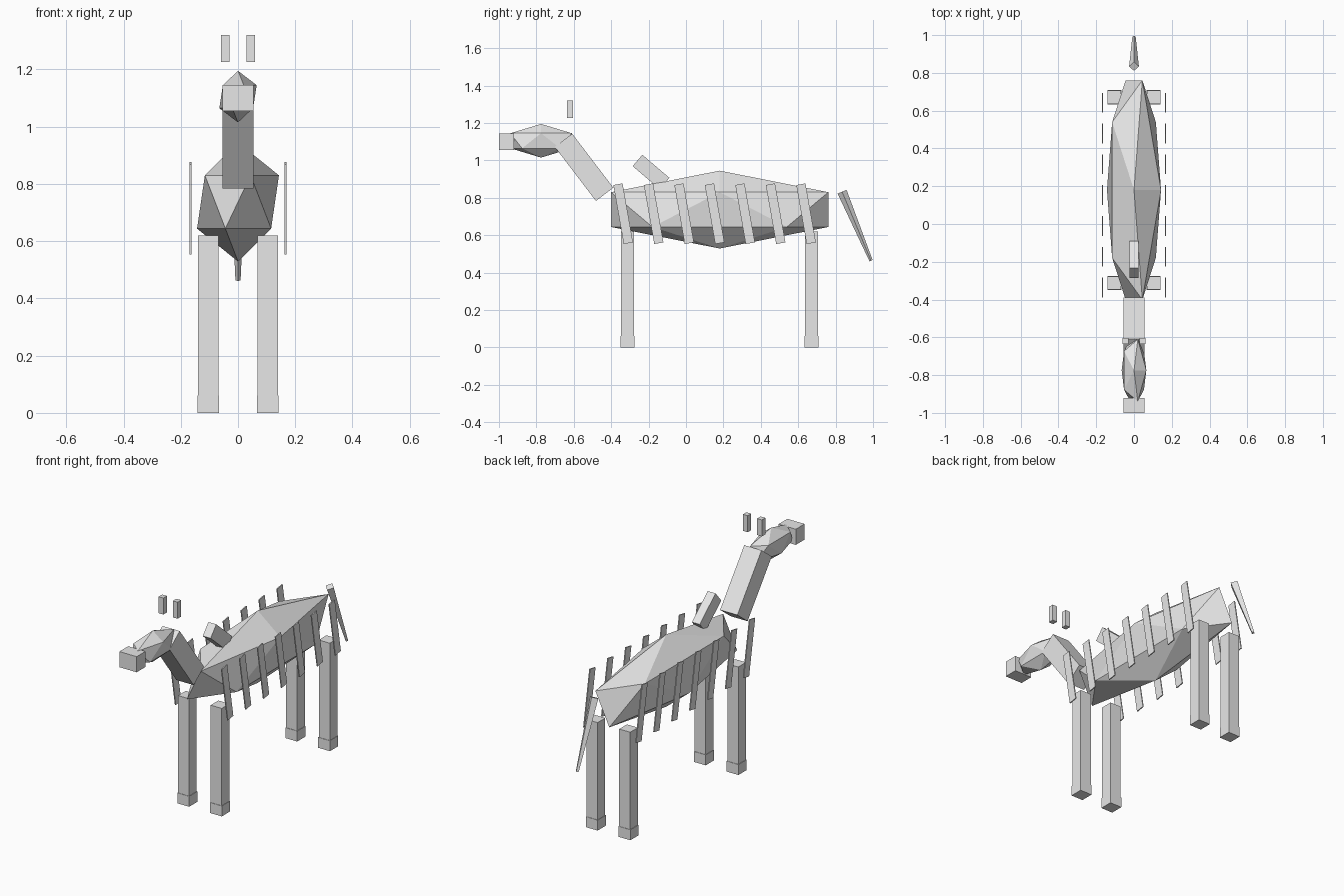
import bpy, bmesh
from math import radians
from mathutils import Matrix

old = bpy.data.objects.get("Cube")
if old:
    bpy.data.objects.remove(old, do_unlink=True)

# One plain grey for everything
GREY = (0.8, 0.8, 0.8, 1.0)
grey = bpy.data.materials.new("plain grey")
grey.use_nodes = True
grey.diffuse_color = GREY
grey.node_tree.nodes["Principled BSDF"].inputs["Base Color"].default_value = GREY


def finish(name, bm, loc, size=(1, 1, 1), pitch=0):
    """Scale, tilt about x and place a mesh as a flat shaded object."""
    scale = Matrix.Diagonal((*size, 1))
    bm.transform(Matrix.Rotation(radians(pitch), 4, 'X') @ scale)
    mesh = bpy.data.meshes.new(name)
    bm.to_mesh(mesh)
    bm.free()
    mesh.materials.append(grey)
    obj = bpy.data.objects.new(name, mesh)
    obj.location = loc
    bpy.context.collection.objects.link(obj)
    return obj


def box(name, loc, size, pitch=0):
    bm = bmesh.new()
    bmesh.ops.create_cube(bm, size=1)
    return finish(name, bm, loc, size, pitch)


def ico(name, loc, radii):
    bm = bmesh.new()
    bmesh.ops.create_icosphere(bm, subdivisions=1, radius=1)
    return finish(name, bm, loc, radii)


# Body, neck and head
ico("body", (0, 0.18, 0.737), (0.16, 0.683, 0.208))
box("neck", (0, -0.545, 0.963), (0.11, 0.117, 0.363), 37.3)
ico("head", (0, -0.775, 1.105), (0.073, 0.193, 0.09))
box("snout", (0, -0.96, 1.10), (0.11, 0.08, 0.09))

# Mane block behind the neck
box("mane", (0, -0.187, 0.938), (0.05, 0.08, 0.19), 49.5)

# Tapered four-sided tail
bm = bmesh.new()
bmesh.ops.create_cone(bm, cap_ends=True, segments=4,
                      radius1=0.009, radius2=0.026, depth=0.4)
finish("tail", bm, (0, 0.912, 0.648), pitch=22.8)

# Paired parts: ears, legs, hooves and side stripes
for side, s in (("left", 1), ("right", -1)):
    box(f"{side}_ear", (s * 0.045, -0.62, 1.273), (0.03, 0.032, 0.095))
    for end, y in (("front", -0.312), ("back", 0.671)):
        box(f"{side}_{end}_leg", (s * 0.104, y, 0.34), (0.07, 0.07, 0.56))
        box(f"{side}_{end}_hoof", (s * 0.104, y, 0.03), (0.075, 0.075, 0.06))
    for i in range(7):
        box(f"{side}_stripe_{i + 1}", (s * 0.166, -0.336 + i * 0.163, 0.715),
            (0.006, 0.05, 0.32), 10)
